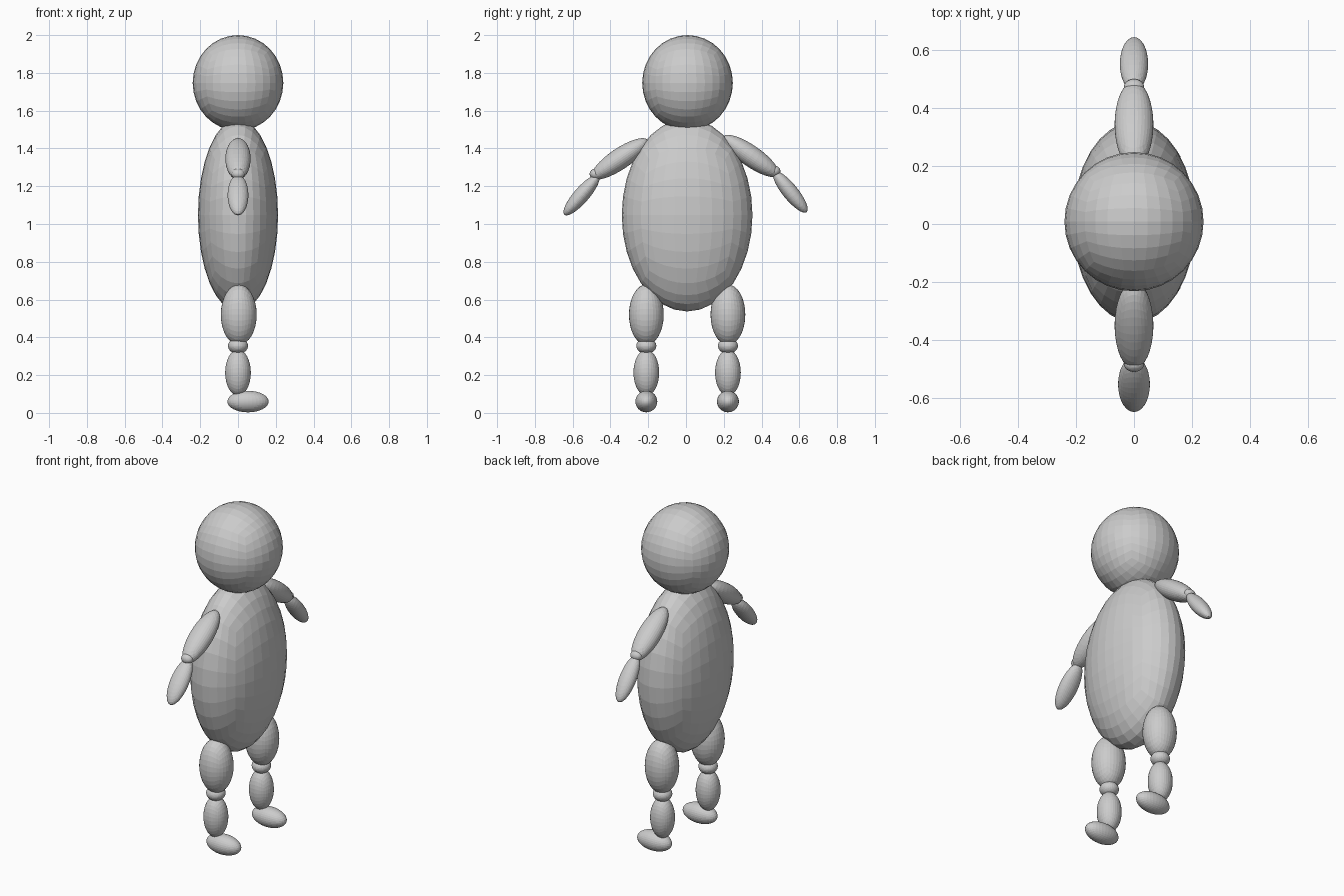
import bpy, bmesh, math
from mathutils import Matrix

if "Cube" in bpy.data.objects:
    bpy.data.objects.remove(bpy.data.objects["Cube"])

grey = bpy.data.materials.new("plain grey")
grey.diffuse_color = (0.6, 0.6, 0.6, 1)
grey.use_nodes = True
grey.node_tree.nodes["Principled BSDF"].inputs["Base Color"].default_value = grey.diffuse_color


def ellipsoid(name, centre, radii, tilt=0):
    """Flat-faced quad sphere, scaled to radii and tilted about x (degrees)."""
    bm = bmesh.new()
    bmesh.ops.create_cube(bm, size=2)
    bmesh.ops.subdivide_edges(bm, edges=bm.edges[:], cuts=7, use_grid_fill=True)
    for v in bm.verts:
        # even out the grid before rounding the cube into a ball
        v.co = [math.tan(c * math.pi / 4) for c in v.co]
        v.co.normalize()
    bm.transform(Matrix.Translation(centre)
                 @ Matrix.Rotation(math.radians(tilt), 4, 'X')
                 @ Matrix.Diagonal((*radii, 1)))
    bmesh.ops.recalc_face_normals(bm, faces=bm.faces[:])
    mesh = bpy.data.meshes.new(name)
    bm.to_mesh(mesh)
    bm.free()
    mesh.materials.append(grey)
    obj = bpy.data.objects.new(name, mesh)
    bpy.context.collection.objects.link(obj)
    return obj


# Head and torso
ellipsoid("head", (0, 0.008, 1.747), (0.24, 0.24, 0.253))
ellipsoid("torso", (0, 0.006, 1.047), (0.212, 0.346, 0.51))

# Arms: the two sides are posed slightly differently
ellipsoid("right_upper_arm", (0, -0.35, 1.345), (0.067, 0.178, 0.056), 34)
ellipsoid("right_elbow", (0, -0.482, 1.265), (0.035, 0.028, 0.028))
ellipsoid("right_forearm", (0, -0.553, 1.153), (0.055, 0.138, 0.041), 49)
ellipsoid("left_upper_arm", (0, 0.343, 1.36), (0.067, 0.178, 0.056), -35)
ellipsoid("left_elbow", (0, 0.472, 1.28), (0.035, 0.028, 0.028))
ellipsoid("left_forearm", (0, 0.552, 1.17), (0.049, 0.138, 0.041), -51)

# Legs, with the feet pointing to +x
for side, y in (("right", -0.21), ("left", 0.222)):
    ellipsoid(side + "_thigh", (0.004, y, 0.52), (0.095, 0.092, 0.16))
    ellipsoid(side + "_knee", (0, y, 0.355), (0.053, 0.053, 0.042))
    ellipsoid(side + "_shin", (0, y, 0.213), (0.068, 0.068, 0.122))
    ellipsoid(side + "_foot", (0.053, y, 0.06), (0.109, 0.058, 0.057))
